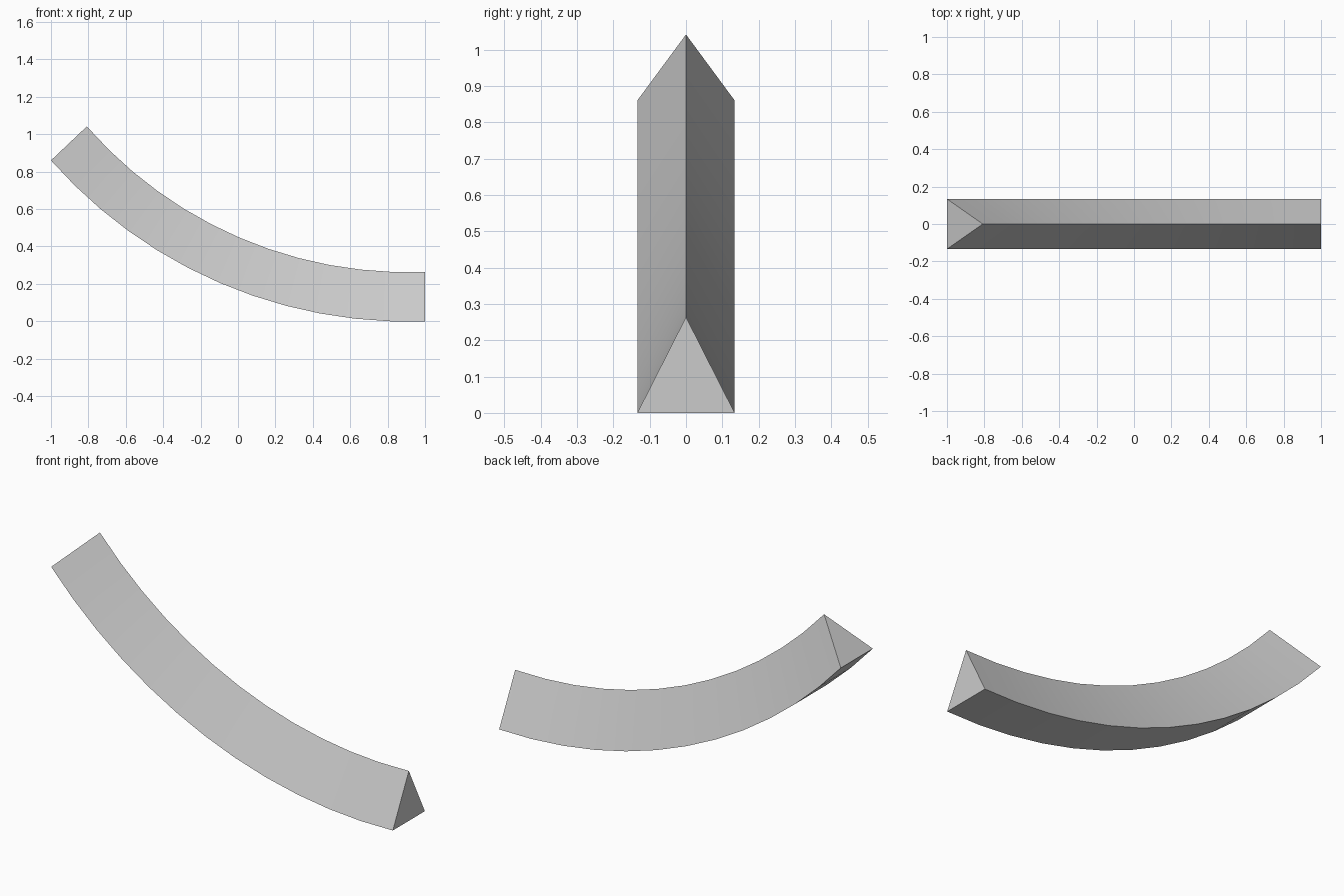
import bpy, bmesh
from math import sin, cos, atan2, hypot

if "Cube" in bpy.data.objects:
    bpy.data.objects.remove(bpy.data.objects["Cube"])

SEGMENTS = 12
END_X, END_Z = -1.0, 0.86
HALF_WIDTH, HEIGHT = 0.134, 0.264

# Equal path segments turning by a constant step, starting level at x = 1
total = 2 * atan2(END_Z, 1.0 - END_X)
step = total / (SEGMENTS - 1)
chord = hypot(1.0 - END_X, END_Z)
length = chord * sin(step / 2) / sin(SEGMENTS * step / 2)

bm = bmesh.new()
rings = []
x, z = 1.0, 0.0
for i in range(SEGMENTS + 1):
    # Mitred triangular section, square at both ends
    a = min(max((i - 0.5) * step, 0.0), total)
    rings.append([bm.verts.new(p) for p in (
        (x, -HALF_WIDTH, z),
        (x, HALF_WIDTH, z),
        (x + HEIGHT * sin(a), 0.0, z + HEIGHT * cos(a)))])
    x -= length * cos(i * step)
    z += length * sin(i * step)

# Sides and end caps
for r, s in zip(rings, rings[1:]):
    for j in range(3):
        k = (j + 1) % 3
        bm.faces.new((r[j], r[k], s[k], s[j]))
bm.faces.new(rings[0])
bm.faces.new(rings[-1])
bmesh.ops.recalc_face_normals(bm, faces=bm.faces)

mesh = bpy.data.meshes.new("curved_wedge_beam")
bm.to_mesh(mesh)
bm.free()
beam = bpy.data.objects.new("curved_wedge_beam", mesh)
bpy.context.collection.objects.link(beam)
bpy.context.view_layer.objects.active = beam
beam.select_set(True)
bpy.ops.object.shade_smooth_by_angle()
